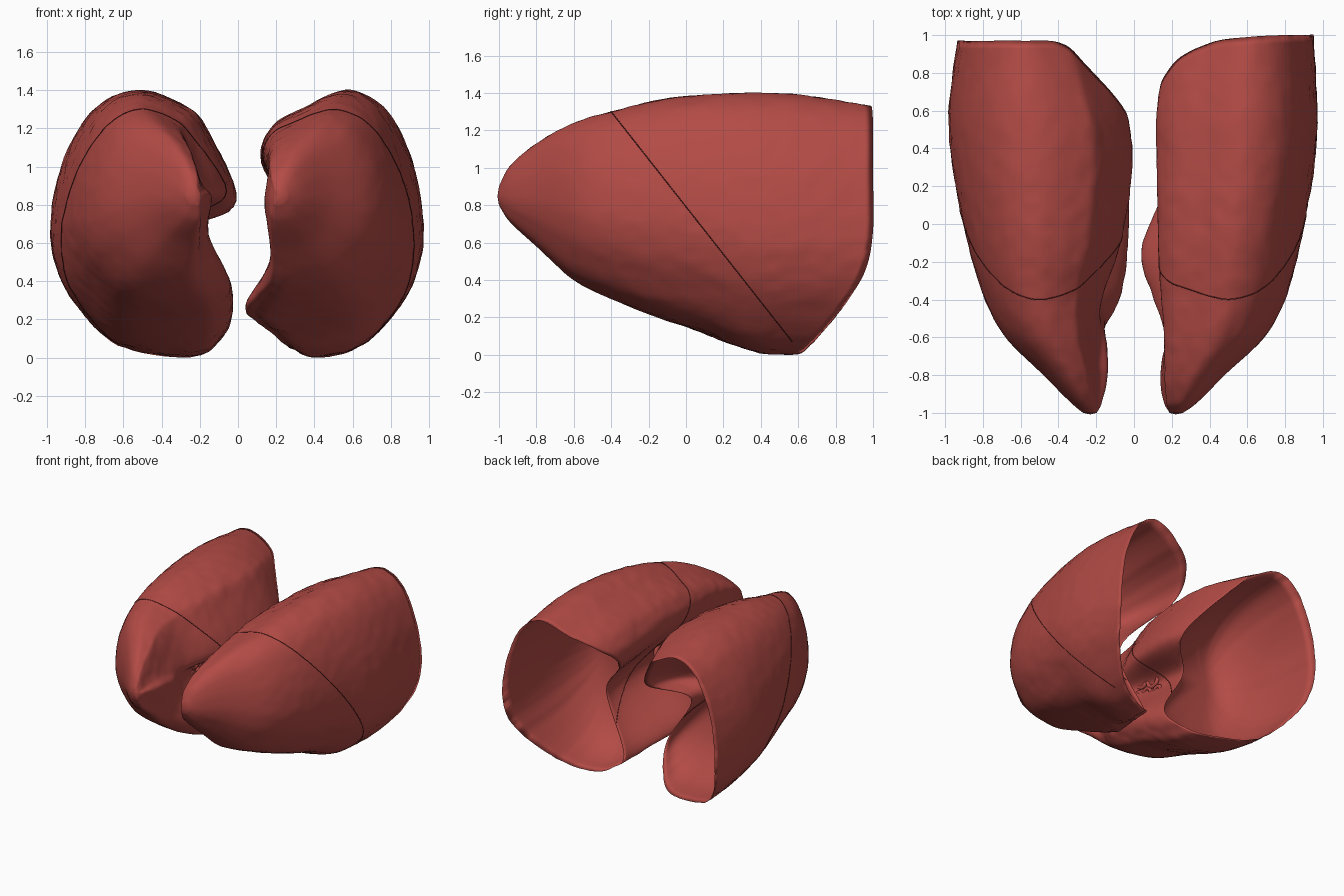
import bpy, bmesh, math
from mathutils import Vector, noise

if "Cube" in bpy.data.objects:
    bpy.data.objects.remove(bpy.data.objects["Cube"])

SUB, RINGS, DOME = 8, 64, 24
CENTRE, DOME_Y, POWER = (0.62, 0.8), 0.08, 2.5


def material(name, rgb):
    m = bpy.data.materials.new(name)
    m.diffuse_color = (*rgb, 1)
    m.use_nodes = True
    m.node_tree.nodes["Principled BSDF"].inputs["Base Color"].default_value = m.diffuse_color
    return m


TISSUE = material("lung_tissue", (0.45, 0.07, 0.06))
DARK = material("fissure_dark", (0.12, 0.015, 0.015))

# Sections from apex to base: y, outer x, top z, bottom z, medial x (upper, middle, lower)
WIDE = [(-1.0, .27, .90, .80, .20, .20, .20), (-.95, .33, 1.0, .72, .19, .17, .19),
        (-.8, .48, 1.13, .60, .19, .14, .19), (-.6, .68, 1.24, .43, .19, .15, .18),
        (-.4, .79, 1.30, .30, .17, .21, .08), (-.1, .88, 1.37, .19, .07, .26, .04),
        (.3, .96, 1.40, .04, .01, .24, .04), (.6, .98, 1.39, 0, .04, .22, .08),
        (1.0, .93, 1.33, 0, .2, .25, .2)]
NOTCHED = [(-1.0, .26, .90, .80, .19, .19, .19), (-.95, .33, 1.0, .72, .17, .16, .17),
           (-.8, .48, 1.13, .58, .16, .14, .17), (-.6, .69, 1.24, .40, .16, .18, .17),
           (-.4, .80, 1.30, .30, .15, .25, .11), (-.15, .87, 1.36, .20, .14, .32, .05),
           (.1, .92, 1.39, .12, .14, .40, .14), (.35, .96, 1.40, .02, .14, .45, .25),
           (.6, .97, 1.39, 0, .14, .44, .28), (1.0, .95, 1.33, 0, .2, .4, .3)]
# How far back the base rim reaches at each control point round the section
RIM_WIDE = [.97, .97, .97, .97, .96, .86, .55, .28, .3, .45, .58, .68, .85, .94]
RIM_NOTCHED = [1, 1, 1, .99, .96, .85, .65, .38, .42, .52, .58, .68, .85, .96]


def catmull(a, b, c, d, t):
    return 0.5 * (2*b + (c-a)*t + (2*a-5*b+4*c-d)*t*t + (3*b-a-3*c+d)*t**3)


def section_values(rows, y):
    """Smoothly interpolate the section table at y."""
    n = len(rows)
    i = 0
    while i < n - 2 and y > rows[i+1][0]:
        i += 1
    r0, r1 = rows[i], rows[i+1]
    rp, rn = rows[max(i-1, 0)], rows[min(i+2, n-1)]
    h = r1[0] - r0[0]
    t = (y - r0[0]) / h
    out = []
    for k in range(1, 7):
        m0 = (r1[k]-rp[k]) / (r1[0]-rp[0]) * h
        m1 = (rn[k]-r0[k]) / (rn[0]-r0[0]) * h
        out.append((2*t**3-3*t*t+1)*r0[k] + (t**3-2*t*t+t)*m0
                   + (3*t*t-2*t**3)*r1[k] + (t**3-t*t)*m1)
    return out


def controls(rows, y, shoulder, upper, middle, lower):
    """Fourteen outline points: lateral, over the top, down the medial side, under."""
    xo, zt, zb, xt, xm, xb = section_values(rows, y)
    w, h, wb = xo - xt, zt - zb, xo - xb
    pts = [(xo, .5), (xo-.06*w, .72), (xo-.22*w, .92), (xo-.46*w, 1), (xo-.72*w, .94),
           (xt+shoulder*w, .85), (xt, upper), (xm, middle), (xb, lower),
           (xb+.06*wb, lower*.25), (xb+.22*wb, 0), (xo-.38*w, .05), (xo-.14*w, .2),
           (xo-.03*w, .34)]
    return [(x, zb + f*h) for x, f in pts]


def around(values, j):
    n = len(values)
    i, t = j // SUB, (j % SUB) / SUB
    return catmull(*(values[(i+k) % n] for k in (-1, 0, 1, 2)), t)


def lung(name, side, rows, rim, *shape):
    count = 14 * SUB
    rims = [around(rim, j) for j in range(count)]

    def outer(j, y):
        c = controls(rows, y, *shape)
        x, z = around([p[0] for p in c], j), around([p[1] for p in c], j)
        b = 0.006 * noise.noise(Vector((x*side, y, z)) * 15)
        return Vector((side*(x + b*(x-.5)*2), y, max(0, z + b*(z-.7)*1.5)))

    # Outer wall from apex to rim, then the deep thin-walled hollow of the base
    rings = [[outer(j, -1 + (rims[j]+1) * (s/RINGS)**1.4) for j in range(count)]
             for s in range(RINGS + 1)]
    edge = rings[-1]
    inner = []
    for d in range(1, DOME):
        a = math.pi/2 * (1 - d/DOME)
        r, k = .985*math.sin(a)**(2/POWER), 1 - math.cos(a)**(2/POWER)
        inner.append([Vector((side*CENTRE[0] + (p.x-side*CENTRE[0])*r,
                              DOME_Y + (p.y-DOME_Y)*k,
                              CENTRE[1] + (p.z-CENTRE[1])*r)) for p in edge])
    skin = rings + inner
    bm = bmesh.new()
    grid = [[bm.verts.new(p) for p in ring] for ring in skin]
    for A, B in zip(grid, grid[1:]):
        for j in range(count):
            n = (j+1) % count
            bm.faces.new((A[j], A[n], B[n], B[j]))
    tip = bm.verts.new(sum(skin[0], Vector()) / count + Vector((0, -.008, 0)))
    top = bm.verts.new((side*CENTRE[0], DOME_Y, CENTRE[1]))
    for ring, v in ((grid[0], tip), (grid[-1], top)):
        for j in range(count):
            bm.faces.new((ring[j], ring[(j+1) % count], v))
    bmesh.ops.recalc_face_normals(bm, faces=bm.faces)
    for f in bm.faces:
        f.smooth = True
    me = bpy.data.meshes.new(name)
    bm.to_mesh(me)
    bm.free()
    me.materials.append(TISSUE)
    bpy.context.collection.objects.link(bpy.data.objects.new(name, me))

    # Oblique fissure: thin line where a slanted plane cuts the wall and the hollow
    def plane(p):
        return p.y + .4 - (1.3 - p.z)*.787

    for label, layers in (("outer", rings), ("inner", [edge] + inner)):
        path = []
        for q in range(count):
            j = (q + 11*SUB) % count if label == "outer" else q
            for A, B in zip(layers, layers[1:]):
                fa, fb = plane(A[j]), plane(B[j])
                if fa * fb < 0:
                    p = A[j].lerp(B[j], fa/(fa-fb))
                    if not path or (p - path[-1]).length < .2:
                        path.append(p)
                    break
        if len(path) > 2:
            tube(f"{name}_{label}_fissure", path, .0028, DARK)


def tube(name, pts, radius, mat):
    cu = bpy.data.curves.new(name, 'CURVE')
    cu.dimensions = '3D'
    cu.bevel_depth, cu.bevel_resolution = radius, 2
    cu.use_fill_caps = True
    sp = cu.splines.new('POLY')
    sp.points.add(len(pts) - 1)
    for v, p in zip(sp.points, pts):
        v.co = (*p, 1)
    cu.materials.append(mat)
    bpy.context.collection.objects.link(bpy.data.objects.new(name, cu))


lung("wide_lung", -1, WIDE, RIM_WIDE, .16, .58, .45, .17)
lung("notched_lung", 1, NOTCHED, RIM_NOTCHED, .04, .7, .4, .08)

# Airway and vessel openings at the root of each lung
for side, label, x in ((-1, "wide", .25), (1, "notched", .29)):
    for i, (y, z, r) in enumerate([(-.2, .8, .05), (-.08, .76, .055), (-.15, .67, .045),
                                   (-.03, .64, .04), (-.25, .69, .035)]):
        bpy.ops.mesh.primitive_torus_add(location=(side*x, y, z), rotation=(0, math.pi/2, 0),
                                         major_radius=r, minor_radius=.016,
                                         major_segments=24, minor_segments=10)
        ob = bpy.context.object
        ob.name = f"{label}_root_opening_{i+1}"
        ob.data.materials.append(TISSUE)
        bpy.ops.object.shade_smooth()
